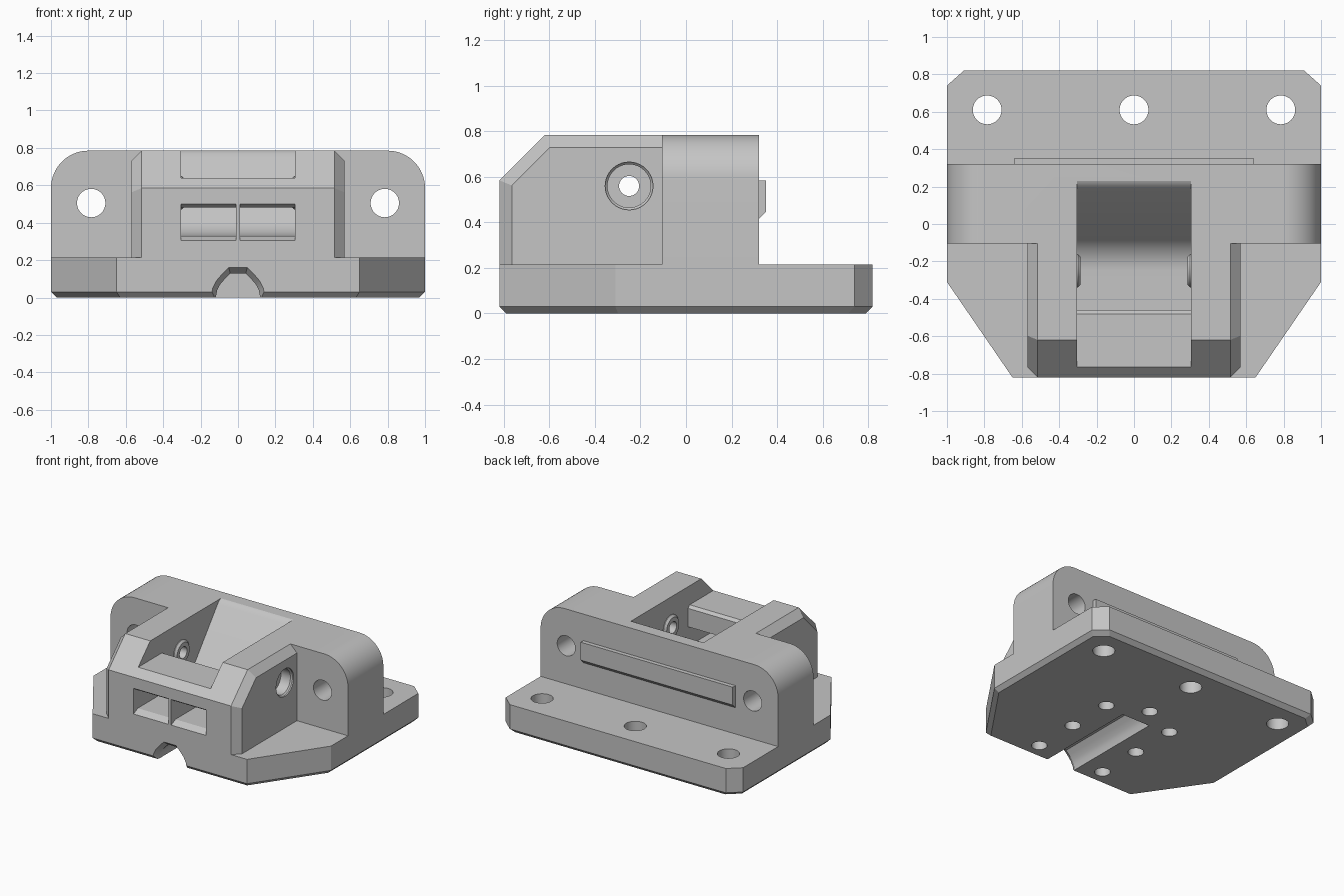
import bpy, bmesh, math

cube = bpy.data.objects.get("Cube")
if cube:
    bpy.data.objects.remove(cube, do_unlink=True)

grey = bpy.data.materials.new("light grey plastic")
grey.use_nodes = True
grey.diffuse_color = (0.56, 0.56, 0.56, 1)
grey.node_tree.nodes["Principled BSDF"].inputs["Base Color"].default_value = (0.56, 0.56, 0.56, 1)


def loft(name, axis, sections):
    """Solid through matching outlines, each given as (position along axis, 2D points)."""
    bm = bmesh.new()
    rings = []
    for p, pts in sections:
        place = {"x": lambda u, v: (p, u, v), "y": lambda u, v: (u, p, v), "z": lambda u, v: (u, v, p)}[axis]
        rings.append([bm.verts.new(place(u, v)) for u, v in pts])
    n = len(rings[0])
    for a, b in zip(rings, rings[1:]):
        for i in range(n):
            bm.faces.new((a[i], a[(i + 1) % n], b[(i + 1) % n], b[i]))
    bm.faces.new(rings[0])
    bm.faces.new(rings[-1])
    bmesh.ops.recalc_face_normals(bm, faces=bm.faces)
    mesh = bpy.data.meshes.new(name)
    bm.to_mesh(mesh)
    bm.free()
    mesh.materials.append(grey)
    obj = bpy.data.objects.new(name, mesh)
    bpy.context.collection.objects.link(obj)
    return obj


def prism(name, axis, pts, a, b):
    return loft(name, axis, [(a, pts), (b, pts)])


def arc(cu, cv, r, start, end, steps):
    angles = [math.radians(start + (end - start) * i / steps) for i in range(steps + 1)]
    return [(cu + r * math.cos(t), cv + r * math.sin(t)) for t in angles]


def circle(u, v, r):
    return arc(u, v, r, 0, 360, 40)[:-1]


def rod(name, axis, u, v, r, a, b):
    return prism(name, axis, circle(u, v, r), a, b)


def mirrored(pts):
    return pts + [(-u, v) for u, v in reversed(pts)]


def combine(target, tool, operation):
    mod = target.modifiers.new("boolean", "BOOLEAN")
    mod.operation, mod.solver, mod.object = operation, "EXACT", tool
    bpy.context.view_layer.objects.active = target
    bpy.ops.object.modifier_apply(modifier=mod.name)
    bpy.data.objects.remove(tool, do_unlink=True)


def finish(obj):
    bpy.ops.object.select_all(action="DESELECT")
    obj.select_set(True)
    bpy.context.view_layer.objects.active = obj
    bpy.ops.object.shade_smooth_by_angle(angle=math.radians(22))


# Base plate with a chamfered underside
outline = mirrored([(0.91, 0.82), (1, 0.74), (1, -0.31), (0.65, -0.82)])
inset = [(u * 0.97, v * 0.963) for u, v in outline]
body = loft("bracket_body", "z", [(0, inset), (0.03, outline), (0.215, outline)])

# Cross wall with rounded top corners
wall = mirrored([(1, 0.1)] + arc(0.8, 0.585, 0.2, 0, 90, 16))
combine(body, prism("cross_wall", "y", wall, -0.105, 0.32), "UNION")

# Front housing with chamfered edges
full = [(-0.82, 0.1), (-0.82, 0.585), (-0.62, 0.785), (0, 0.785), (0, 0.1)]
small = [(-0.765, 0.1), (-0.765, 0.562), (-0.597, 0.73), (0, 0.73), (0, 0.1)]
combine(body, loft("front_housing", "x", [(-0.57, small), (-0.515, full), (0.515, full), (0.57, small)]), "UNION")

# Central slot with a curved floor and sloping back
slot = [(-0.9, 0.9), (-0.9, 0.64), (-0.48, 0.64), (-0.46, 0.62), (-0.46, 0.33)]
slot += arc(-0.25, 0.54, 0.21, 270, 321, 14)
slot += [(0.19, 0.755), (0.205, 0.77), (0.218, 0.78), (0.232, 0.786), (0.232, 0.9)]
combine(body, prism("slot_cutter", "x", slot, -0.305, 0.305), "DIFFERENCE")

# Two front windows leading into the slot
window = [(-0.9, 0.305), (-0.82, 0.305), (-0.77, 0.33), (-0.44, 0.33),
          (-0.44, 0.48), (-0.79, 0.48), (-0.82, 0.5), (-0.9, 0.5)]
for side in (-1, 1):
    combine(body, prism("window_cutter", "x", window, side * 0.012, side * 0.305), "DIFFERENCE")

# Axle bosses, counterbores and holes; wall bolt holes
for side in (-1, 1):
    boss = loft("boss", "x", [(side * 0.33, circle(-0.25, 0.56, 0.09)), (side * 0.3, circle(-0.25, 0.56, 0.09)),
                              (side * 0.285, circle(-0.25, 0.56, 0.075))])
    combine(body, boss, "UNION")
    bore = loft("bore", "x", [(side * 0.6, circle(-0.25, 0.56, 0.105)), (side * 0.56, circle(-0.25, 0.56, 0.105)),
                              (side * 0.55, circle(-0.25, 0.56, 0.095)), (side * 0.47, circle(-0.25, 0.56, 0.095))])
    combine(body, bore, "DIFFERENCE")
    combine(body, rod("axle_hole", "x", -0.25, 0.56, 0.044, side * 0.2, side * 0.6), "DIFFERENCE")
    combine(body, rod("wall_hole", "y", side * 0.785, 0.505, 0.076, -0.3, 0.5), "DIFFERENCE")

# Base bolt holes and blind holes underneath
for x in (-0.785, 0, 0.785):
    combine(body, rod("base_hole", "z", x, 0.61, 0.077, -0.1, 0.4), "DIFFERENCE")
for x, y in [(s * 0.285, y) for s in (-1, 1) for y in (0.04, -0.32, -0.68)] + [(0, 0.17)]:
    combine(body, rod("blind_hole", "z", x, y, 0.055, -0.1, 0.15), "DIFFERENCE")

# Arched groove underneath, flared at the front
arch = mirrored([(0.145, -0.1), (0.145, 0), (0.135, 0.05), (0.115, 0.09), (0.085, 0.125), (0.05, 0.16)])
inner = [(u * 0.82, v * 0.8) for u, v in arch]
combine(body, loft("groove_cutter", "y", [(-0.9, arch), (-0.82, arch), (-0.78, inner), (0.02, inner)]), "DIFFERENCE")
finish(body)

# Raised bar on the back of the wall
bar = [(0.3, 0.415), (0.32, 0.415), (0.352, 0.447), (0.352, 0.583), (0.3, 0.583)]
finish(prism("rear_label_bar", "x", bar, -0.64, 0.64))
